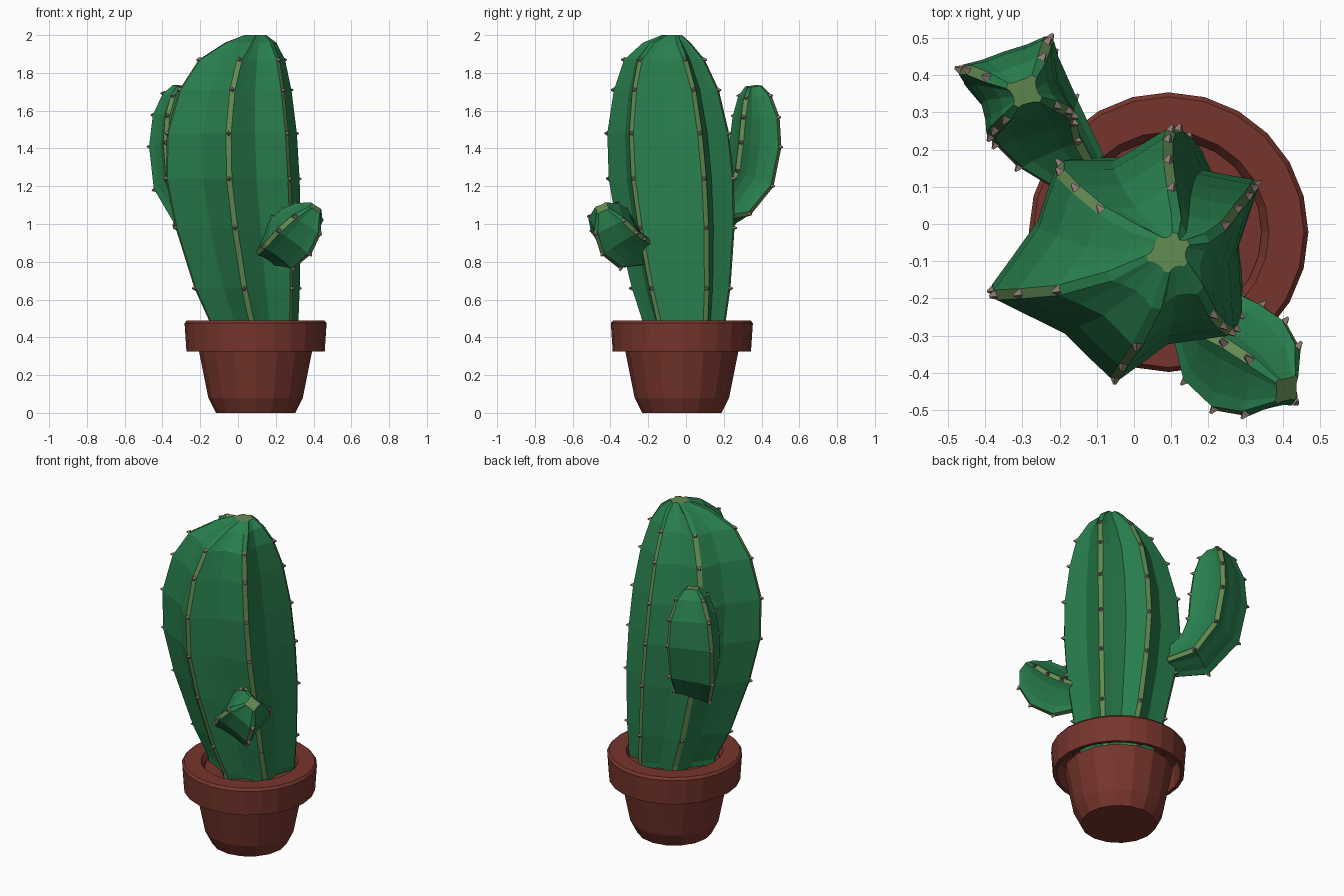
import bpy, bmesh
from math import cos, sin, tau, radians
from mathutils import Vector

if "Cube" in bpy.data.objects:
    bpy.data.objects.remove(bpy.data.objects["Cube"])


def material(name, rgb):
    m = bpy.data.materials.new(name)
    m.use_nodes = True
    m.diffuse_color = (*rgb, 1)
    m.node_tree.nodes["Principled BSDF"].inputs["Base Color"].default_value = (*rgb, 1)
    return m


GREEN = material("cactus green", (0.022, 0.215, 0.076))
OLIVE = material("rib olive", (0.127, 0.262, 0.085))
THORN = material("thorn grey", (0.25, 0.19, 0.16))
CLAY = material("clay red", (0.185, 0.036, 0.026))
UP = Vector((0, 0, 1))


def finish(bm, name, mats, fix=True):
    if fix:
        bmesh.ops.recalc_face_normals(bm, faces=bm.faces)
    mesh = bpy.data.meshes.new(name)
    bm.to_mesh(mesh)
    bm.free()
    for m in mats:
        mesh.materials.append(m)
    obj = bpy.data.objects.new(name, mesh)
    bpy.context.collection.objects.link(obj)
    return obj


def bridge(bm, a, b):
    n = len(a)
    return [bm.faces.new((a[i], a[(i + 1) % n], b[(i + 1) % n], b[i])) for i in range(n)]


def lathe(name, profile, sides, closed=False, cap=None):
    """Spin a (radius, height) profile round the pot's axis."""
    bm = bmesh.new()
    rings = [[bm.verts.new((0.093 + r * cos(tau * i / sides), -0.022 + r * sin(tau * i / sides), z))
              for i in range(sides)] for r, z in profile]
    for a, b in zip(rings, rings[1:] + (rings[:1] if closed else [])):
        bridge(bm, a, b)
    if cap is not None:
        bm.faces.new(rings[cap])
    return finish(bm, name, [CLAY])


def section(r, ribs, valley):
    """Star outline: per rib a narrow strip, a flank, a valley and a flank."""
    tips = [Vector((cos(radians(a)), sin(radians(a)))) * f * r for a, f in ribs]
    half = min(0.014, 0.15 * r)
    pts = []
    for i, tip in enumerate(tips):
        nxt = tips[(i + 1) % len(tips)]
        side = Vector((-tip.y, tip.x)).normalized() * half
        low = (tip.normalized() + nxt.normalized()).normalized() * valley * (tip.length + nxt.length) / 2
        pts += [tip - side, tip + side, (tip + low) * 0.51, low, (low + nxt) * 0.51]
    return pts


def cactus(name, path, ribs, valley, bare, straight=False):
    """Loft star sections along a path and set thorns on the rib strips."""
    centres = [Vector(p[:3]) for p in path]
    bm, thorns, rings = bmesh.new(), bmesh.new(), []
    last = len(path) - 1
    for i, c in enumerate(centres):
        tangent = UP if straight else centres[min(i + 1, last)] - centres[max(i - 1, 0)]
        turn = UP.rotation_difference(tangent)
        ring = [c + turn @ p.to_3d() for p in section(path[i][3], ribs, valley)]
        rings.append([bm.verts.new(p) for p in ring])
        if 0 < i < last - bare + 1 and c.z > 0.5:
            for k in range(0, len(ring), 5):
                tip = (ring[k] + ring[k + 1]) / 2
                out = (tip - c).normalized()
                q = UP.rotation_difference(out).to_matrix().to_4x4()
                q.translation = tip + out * 0.006
                bmesh.ops.create_cone(thorns, cap_ends=True, segments=4, radius1=0.016,
                                      radius2=0.004, depth=0.022, matrix=q)
    for i in range(last):
        for k, face in enumerate(bridge(bm, rings[i], rings[i + 1])):
            face.material_index = int(k % 5 == 0 and i < last - bare)
    bm.faces.new(rings[0])
    bm.faces.new(rings[-1]).material_index = 1
    finish(bm, name, [GREEN, OLIVE])
    finish(thorns, name + "_thorns", [THORN])


# Pot
lathe("pot_body", [(0.21, 0), (0.25, 0.08), (0.302, 0.34)], 16, cap=0)
lathe("pot_rim", [(0.366, 0.325), (0.376, 0.475), (0.364, 0.49), (0.27, 0.49), (0.25, 0.46),
                  (0.34, 0.455), (0.345, 0.325)], 24, closed=True)
lathe("soil", [(0.25, 0.45), (0.26, 0.465)], 24, cap=0)

# Main stem, leaning and widest above the middle
cactus("stem", [
    (0.09, 0.0, 0.32, 0.20), (0.10, -0.005, 0.48, 0.228), (0.066, -0.02, 0.66, 0.272),
    (0.023, -0.047, 0.98, 0.325), (-0.005, -0.07, 1.24, 0.347), (-0.01, -0.087, 1.48, 0.337),
    (0.005, -0.098, 1.71, 0.29), (0.035, -0.11, 1.87, 0.222), (0.075, -0.1, 1.96, 0.13),
    (0.095, -0.075, 2.0, 0.055)],
    [(-37, 1.0), (27, 1.05), (72, 0.97), (130, 0.87), (196, 1.12), (263, 0.98)],
    0.77, 2, straight=True)

# Tall arm curling up behind
cactus("tall_arm", [
    (-0.14, 0.13, 1.05, 0.08), (-0.24, 0.24, 1.09, 0.13), (-0.30, 0.33, 1.23, 0.155),
    (-0.313, 0.36, 1.42, 0.163), (-0.31, 0.365, 1.57, 0.145), (-0.30, 0.36, 1.68, 0.10),
    (-0.295, 0.355, 1.73, 0.05)],
    [(-25, 1), (58, 1), (160, 1), (240, 0.88)], 0.68, 1)

# Short arm budding in front
cactus("short_arm", [
    (0.17, -0.22, 0.87, 0.09), (0.24, -0.32, 0.90, 0.145), (0.31, -0.38, 0.96, 0.15),
    (0.37, -0.42, 1.03, 0.115), (0.41, -0.445, 1.085, 0.045)],
    [(-40, 1), (50, 1), (140, 1), (230, 1)], 0.72, 1)
